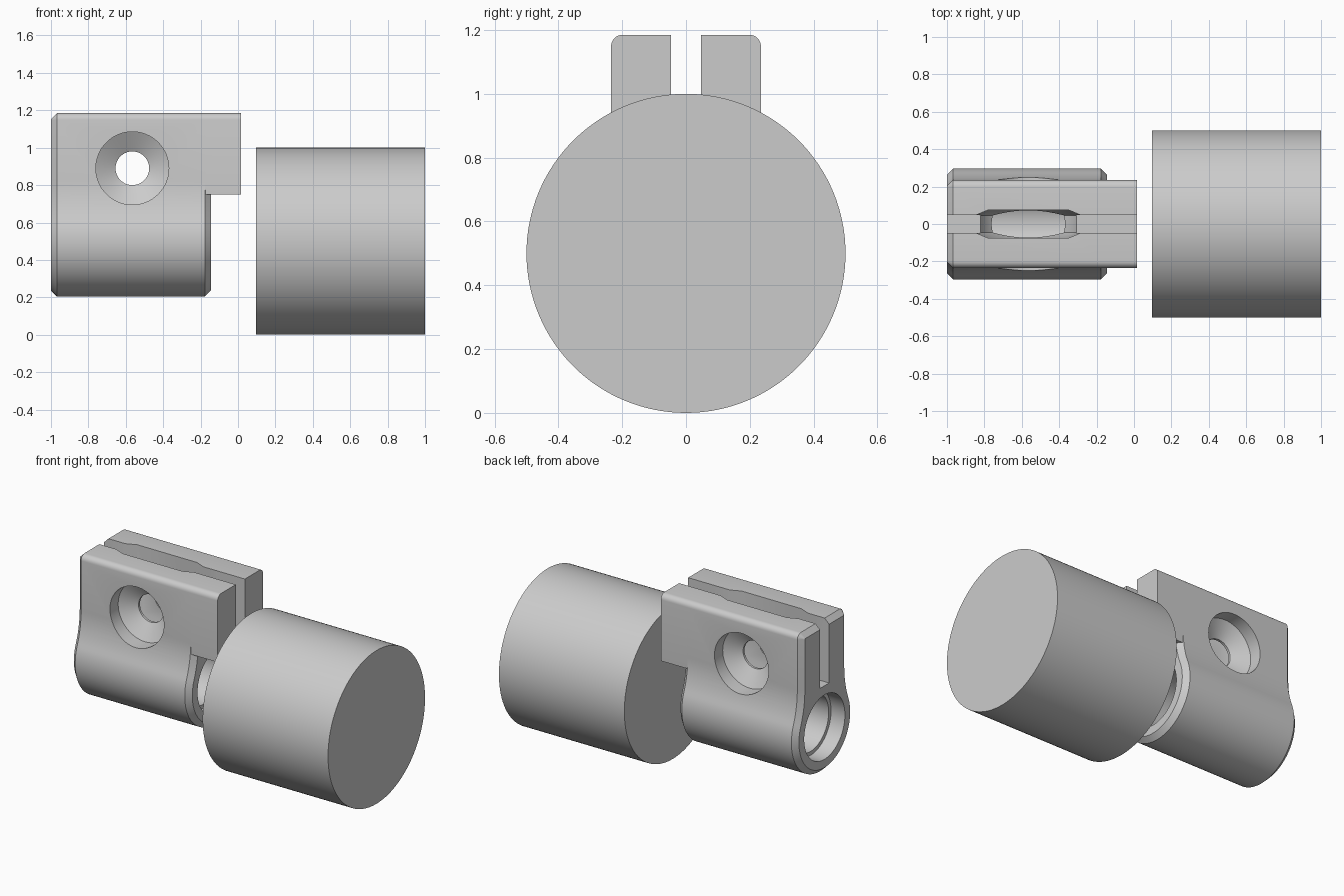
import bpy, bmesh
from math import pi, cos, sin, atan2, sqrt

if "Cube" in bpy.data.objects:
    bpy.data.objects.remove(bpy.data.objects["Cube"], do_unlink=True)

grey = bpy.data.materials.new("plain_grey")
grey.use_nodes = True
colour = (0.6, 0.6, 0.6, 1)
grey.diffuse_color = colour
grey.node_tree.nodes["Principled BSDF"].inputs["Base Color"].default_value = colour

AXIS_Z = 0.5               # height of the shaft axis
BOLT_X, BOLT_Z = -0.565, 0.89
TOP, HALF = 1.185, 0.235   # clamp jaw top and half width


def loft(name, rings):
    """Closed solid through rings that share one point count."""
    bm = bmesh.new()
    loops = [[bm.verts.new(p) for p in ring] for ring in rings]
    n = len(loops[0])
    for a, b in zip(loops, loops[1:]):
        for i in range(n):
            j = (i + 1) % n
            bm.faces.new((a[i], a[j], b[j], b[i]))
    bm.faces.new(loops[0])
    bm.faces.new(loops[-1])
    bmesh.ops.recalc_face_normals(bm, faces=bm.faces)
    mesh = bpy.data.meshes.new(name)
    bm.to_mesh(mesh)
    bm.free()
    mesh.materials.append(grey)
    obj = bpy.data.objects.new(name, mesh)
    bpy.context.collection.objects.link(obj)
    return obj


def arc(cy, cz, r, a0, a1, n):
    return [(cy + r * cos(a0 + (a1 - a0) * i / n),
             cz + r * sin(a0 + (a1 - a0) * i / n)) for i in range(n + 1)]


def along_x(x, outline):
    return [(x, y, z) for y, z in outline]


def circle_x(x, r, n=96):
    return along_x(x, arc(0, AXIS_Z, r, 0, 2 * pi, n)[:-1])


def circle_y(y, r, n=64):
    return [(x, y, z) for x, z in arc(BOLT_X, BOLT_Z, r, 0, 2 * pi, n)[:-1]]


def mirrored(side):
    return side + [(-y, z) for y, z in reversed(side)]


def jaw_top(d=0):
    """Rounded upper corner of the jaw, inset by d."""
    r = 0.036
    return arc(HALF - r, TOP - r, r - d, 0, pi / 2, 6)


def body_outline(d=0):
    """Round barrel blending through a hollow fillet into flat jaws."""
    r, fillet = 0.296, 0.58
    cy = HALF + fillet
    cz = AXIS_Z + sqrt((r + fillet) ** 2 - cy ** 2)
    a = atan2(cz - AXIS_Z, cy)
    barrel = arc(0, AXIS_Z, r - d, -pi / 2 + 0.03, a, 36)
    hollow = arc(cy, cz, fillet + d, pi + a, pi, 10)
    return mirrored(barrel + hollow[1:] + jaw_top(d))


def box(name, x0, x1, y, z0, z1):
    outline = [(y, z0), (y, z1), (-y, z1), (-y, z0)]
    return loft(name, [along_x(x0, outline), along_x(x1, outline)])


def combine(target, tool, operation):
    mod = target.modifiers.new(operation.lower(), 'BOOLEAN')
    mod.operation = operation
    mod.solver = 'EXACT'
    mod.object = tool
    tool.hide_render = True
    bpy.context.view_layer.objects.active = target
    bpy.ops.object.modifier_apply(modifier=mod.name)
    bpy.data.objects.remove(tool, do_unlink=True)


def smooth(obj, angle):
    bpy.ops.object.select_all(action='DESELECT')
    obj.select_set(True)
    bpy.context.view_layer.objects.active = obj
    bpy.ops.object.shade_smooth_by_angle(angle=angle)


# Large plain drum
drum = loft("drum", [circle_x(0.095, 0.5, 128), circle_x(1, 0.5, 128)])
smooth(drum, 0.5)

# Clamp body with bevelled ends
bevel = 0.032
full, inset = body_outline(), body_outline(bevel)
clamp = loft("clamp_body", [along_x(-1, inset), along_x(-1 + bevel, full),
                            along_x(-0.145 - bevel, full), along_x(-0.145, inset)])

# Jaw overhang reaching towards the drum
over = mirrored([(HALF, 0.75)] + jaw_top())
combine(clamp, loft("jaw_overhang", [along_x(-0.178, over), along_x(0.017, over)]), 'UNION')

# Stepped shaft bore
bore = [(-1.1, 0.21), (-0.9, 0.21), (-0.9, 0.185), (-0.25, 0.185), (-0.25, 0.21), (0, 0.21)]
combine(clamp, loft("bore_cutter", [circle_x(x, r) for x, r in bore]), 'DIFFERENCE')

# Split between the jaws
combine(clamp, box("slot_cutter", -1.1, 0.09, 0.047, 0.77, 1.3), 'DIFFERENCE')


# Bevelled pocket, round below and open at the top
def pocket_ring(y, r):
    curve = arc(BOLT_X, BOLT_Z, r, pi, 2 * pi, 32)
    return [(x, y, z) for x, z in curve + [(BOLT_X + r, 1.3), (BOLT_X - r, 1.3)]]


pocket = [(-0.075, 0.215), (-0.046, 0.284), (0.046, 0.284), (0.075, 0.215)]
combine(clamp, loft("pocket_cutter", [pocket_ring(y, r) for y, r in pocket]), 'DIFFERENCE')

# Bolt hole with a counterbore and conical seat on each side
hole = [(0.4, 0.195), (0.15, 0.195), (0.09, 0.09)]
hole += [(-y, r) for y, r in reversed(hole)]
combine(clamp, loft("bolt_hole_cutter", [circle_y(y, r) for y, r in hole]), 'DIFFERENCE')
smooth(clamp, 0.45)
